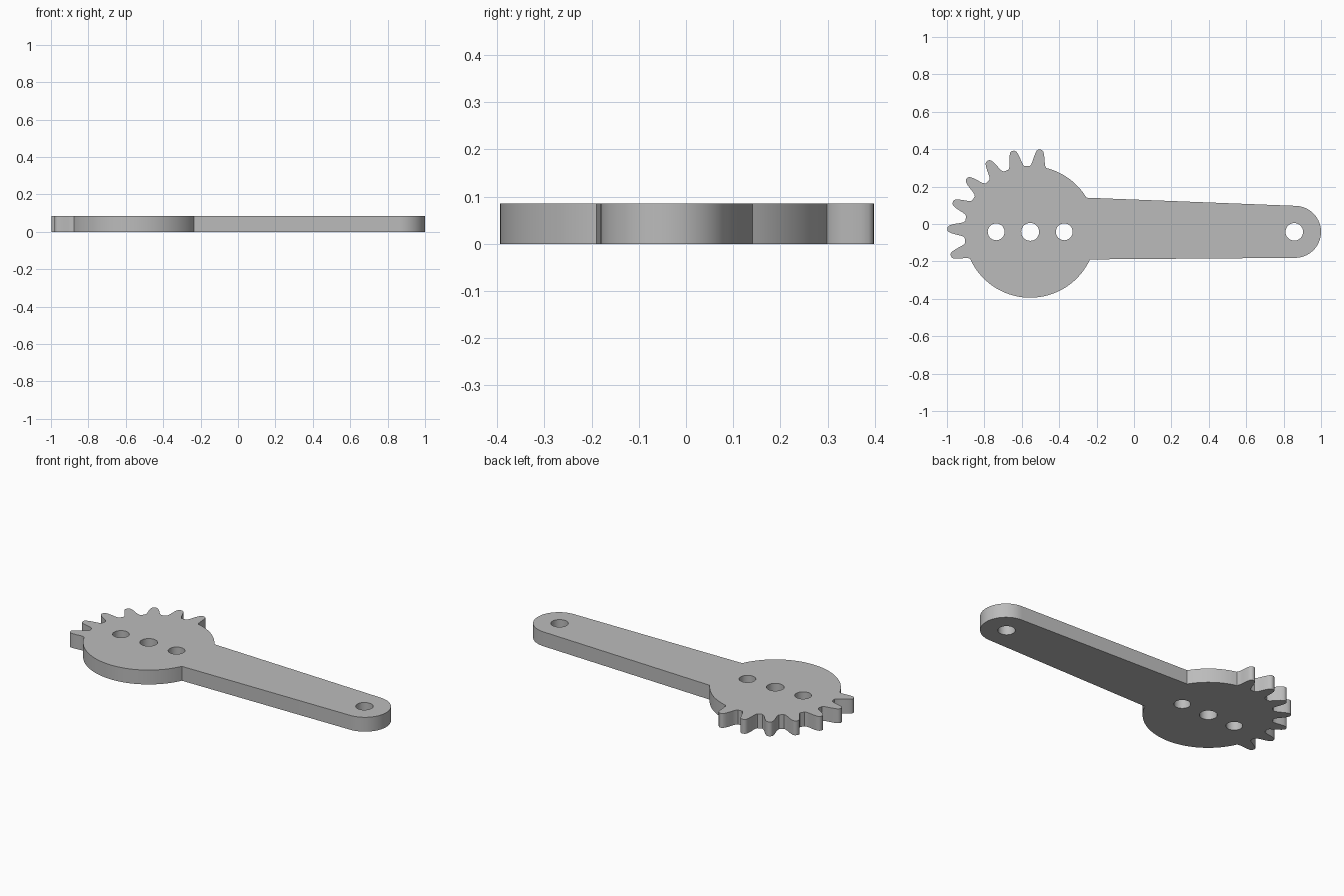
import bpy, bmesh
from math import radians, degrees, atan2, cos, sin

if "Cube" in bpy.data.objects:
    bpy.data.objects.remove(bpy.data.objects["Cube"], do_unlink=True)

THICK = 0.085
HUB = (-0.555, -0.042)       # centre of the gear disc
TIP = (0.861, -0.042)        # centre of the rounded arm end
HUB_R, TIP_R = 0.352, 0.139
TEETH, PITCH, FIRST = 7, 360 / 19, 83.1


def polar(c, r, deg):
    return c[0] + r * cos(radians(deg)), c[1] + r * sin(radians(deg))


def arc(c, r, a, b, n):
    return [polar(c, r, a + (b - a) * i / n) for i in range(n + 1)]


def hub_angle(x, y):
    return degrees(atan2(y - HUB[1], x - HUB[0]))


# Half of one tooth: radius and half angle, from root to tip
FLANK = [(0.352, 7.3), (0.362, 5.9), (0.38, 4.9), (0.40, 4.1),
         (0.42, 3.2), (0.435, 2.3), (0.441, 1.4), (0.443, 0.5)]

# Outline, counterclockwise: arm end, upper arm joint, teeth, plain disc edge
outline = arc(TIP, TIP_R, -90, 88, 32)
outline += arc(HUB, HUB_R, hub_angle(-0.255, 0.14), FIRST - FLANK[0][1], 14)[:-1]
for i in range(TEETH):
    mid = FIRST + i * PITCH
    outline += [polar(HUB, r, mid - a) for r, a in FLANK]
    outline += [polar(HUB, r, mid + a) for r, a in reversed(FLANK)]
last = FIRST + (TEETH - 1) * PITCH + FLANK[0][1]
outline += arc(HUB, HUB_R, last, 360 + hub_angle(-0.238, -0.188), 48)[1:]

# Pin holes: x position and radius
holes = [arc((x, HUB[1]), r, 0, 360, 32)[:-1]
         for x, r in [(-0.737, 0.045), (-0.555, 0.048), (-0.373, 0.045), (0.857, 0.047)]]

# Fill the flat profile and extrude it into a plate
bm = bmesh.new()
edges = []
for loop in [outline] + holes:
    vs = [bm.verts.new((x, y, 0)) for x, y in loop]
    edges += [bm.edges.new((vs[i - 1], vs[i])) for i in range(len(vs))]
bmesh.ops.triangle_fill(bm, use_beauty=True, use_dissolve=False, edges=edges, normal=(0, 0, 1))
geo = bmesh.ops.extrude_face_region(bm, geom=bm.faces[:], use_keep_orig=True)["geom"]
bmesh.ops.translate(bm, vec=(0, 0, THICK), verts=[g for g in geo if isinstance(g, bmesh.types.BMVert)])
bmesh.ops.recalc_face_normals(bm, faces=bm.faces[:])
mesh = bpy.data.meshes.new("gear_arm")
bm.to_mesh(mesh)
bm.free()

# Plain grey finish
grey = bpy.data.materials.new("plain_grey")
grey.use_nodes = True
colour = (0.5, 0.5, 0.5, 1)
grey.diffuse_color = colour
grey.node_tree.nodes["Principled BSDF"].inputs["Base Color"].default_value = colour
mesh.materials.append(grey)

arm = bpy.data.objects.new("gear_arm", mesh)
bpy.context.collection.objects.link(arm)
bpy.ops.object.select_all(action="DESELECT")
arm.select_set(True)
bpy.context.view_layer.objects.active = arm
bpy.ops.object.shade_smooth_by_angle(angle=radians(30))
